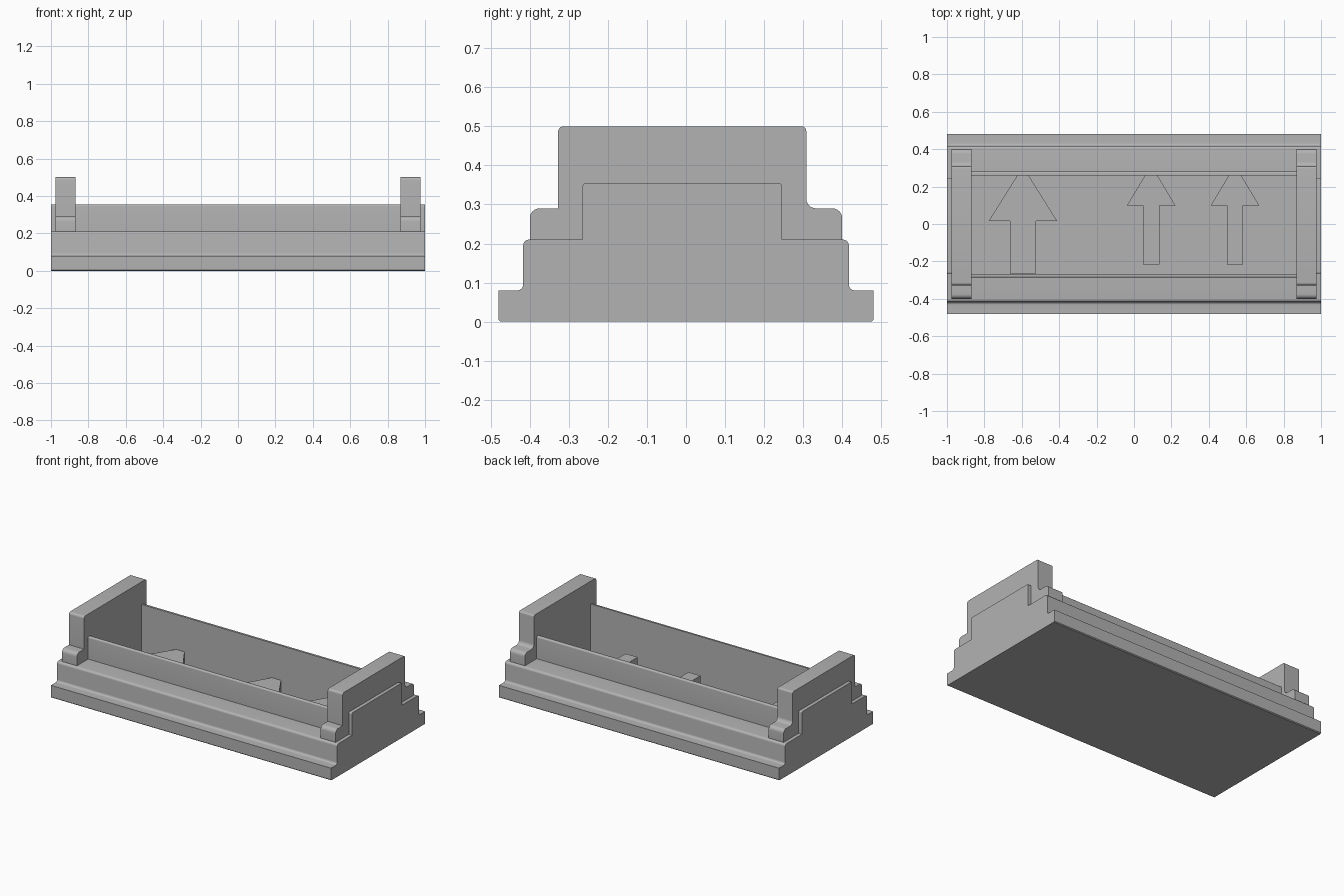
import bpy
import bmesh
import math
from mathutils import Vector, Matrix

if "Cube" in bpy.data.objects:
    bpy.data.objects.remove(bpy.data.objects["Cube"], do_unlink=True)

grey = bpy.data.materials.new("plain grey")
grey.use_nodes = True
grey.diffuse_color = (0.45, 0.45, 0.45, 1)
grey.node_tree.nodes["Principled BSDF"].inputs["Base Color"].default_value = grey.diffuse_color
parts = []

# Profile axes mapped to world: YZ profiles run along x, XY outlines run along z
ALONG_X = Matrix(((0, 0, 1), (1, 0, 0), (0, 1, 0)))
ALONG_Z = Matrix.Identity(3)


def rounded(corners, steps=6):
    """Turn (u, v, radius) corners into an outline with arc fillets."""
    out = []
    for i, (u, v, r) in enumerate(corners):
        p = Vector((u, v))
        if r == 0:
            out.append(p)
            continue
        a = (Vector(corners[i - 1][:2]) - p).normalized()
        b = (Vector(corners[(i + 1) % len(corners)][:2]) - p).normalized()
        for k in range(steps + 1):
            t = k / steps * math.pi / 2
            out.append(p + a * r * (1 - math.sin(t)) + b * r * (1 - math.cos(t)))
    return out


def extrude(name, outline, low, high, axes):
    """Solid prism of an outline between two positions along its axis."""
    bm = bmesh.new()
    face = bm.faces.new([bm.verts.new(axes @ Vector((p[0], p[1], low))) for p in outline])
    moved = bmesh.ops.extrude_face_region(bm, geom=[face])["geom"]
    bmesh.ops.translate(bm, vec=axes @ Vector((0, 0, high - low)),
                        verts=[g for g in moved if isinstance(g, bmesh.types.BMVert)])
    bmesh.ops.recalc_face_normals(bm, faces=bm.faces)
    mesh = bpy.data.meshes.new(name)
    bm.to_mesh(mesh)
    bm.free()
    mesh.materials.append(grey)
    obj = bpy.data.objects.new(name, mesh)
    bpy.context.collection.objects.link(obj)
    parts.append(obj)
    return obj


def rectangle(u0, u1, v0, v1):
    return [(u0, v0), (u1, v0), (u1, v1), (u0, v1)]


FLOOR, SHOULDER, RIM = 0.04, 0.21, 0.354
INNER_X, OUTER_X = 0.87, 0.977
FRONT_Y, BACK_Y = -0.268, 0.26

# Stepped base, mirrored front to back
half = [(0.475, 0, 0), (0.48, 0.005, 0), (0.48, 0.08, 0),
        (0.417, 0.08, 0.015), (0.417, SHOULDER, 0.015)]
base = extrude("stepped_base",
               rounded(half + [(-y, z, r) for y, z, r in reversed(half)]), -1, 1, ALONG_X)

# Hollow tray cut into the base
cutter = extrude("tray_cutter", rectangle(-INNER_X, INNER_X, FRONT_Y, BACK_Y), FLOOR, 0.5, ALONG_Z)
cutter.hide_render = True
cut = base.modifiers.new("tray", "BOOLEAN")
cut.operation = "DIFFERENCE"
cut.solver = "EXACT"
cut.object = cutter
bpy.context.view_layer.objects.active = base
bpy.ops.object.modifier_apply(modifier="tray")
parts.remove(cutter)
bpy.data.objects.remove(cutter, do_unlink=True)

# Thin long walls with a softened outer rim
for name, inner, outer in (("front_wall", FRONT_Y, -0.286), ("back_wall", BACK_Y, 0.28)):
    extrude(name, rounded([(inner, SHOULDER, 0), (outer, SHOULDER, 0),
                           (outer, RIM, 0.008), (inner, RIM, 0)]),
            -OUTER_X, OUTER_X, ALONG_X)

# End uprights with rounded feet, and the panels on their outer sides
upright = rounded([(-0.4, SHOULDER, 0), (-0.4, 0.29, 0.025), (-0.328, 0.29, 0),
                   (-0.328, 0.5, 0.015), (0.308, 0.5, 0.012), (0.308, 0.29, 0.025),
                   (0.4, 0.29, 0.025), (0.4, SHOULDER, 0)])
panel = rounded([(-0.265, SHOULDER, 0), (-0.265, RIM, 0.008),
                 (0.246, RIM, 0.008), (0.246, SHOULDER, 0)])
for side, sign in (("left", 1), ("right", -1)):
    extrude(side + "_upright", upright, sign * INNER_X, sign * OUTER_X, ALONG_X)
    extrude(side + "_end_panel", panel, sign * OUTER_X, sign, ALONG_X)


def arrow(name, x, head, stem, tip, wing_y, stem_y):
    """Raised arrow pointing to the back, given half widths."""
    right = [(stem, stem_y), (stem, wing_y), (head, wing_y), (tip, BACK_Y)]
    outline = [(x + u, y) for u, y in right] + [(x - u, y) for u, y in reversed(right)]
    extrude(name, outline, FLOOR, 0.13, ALONG_Z)


arrow("large_arrow", -0.594, 0.182, 0.07, 0.03, 0.017, -0.265)
arrow("middle_small_arrow", 0.092, 0.13, 0.043, 0.033, 0.098, -0.217)
arrow("left_small_arrow", 0.54, 0.13, 0.043, 0.033, 0.098, -0.217)

# Smooth the fillets, keep the edges sharp
bpy.ops.object.select_all(action="DESELECT")
for obj in parts:
    obj.select_set(True)
bpy.context.view_layer.objects.active = base
bpy.ops.object.shade_smooth_by_angle(angle=math.radians(30))
